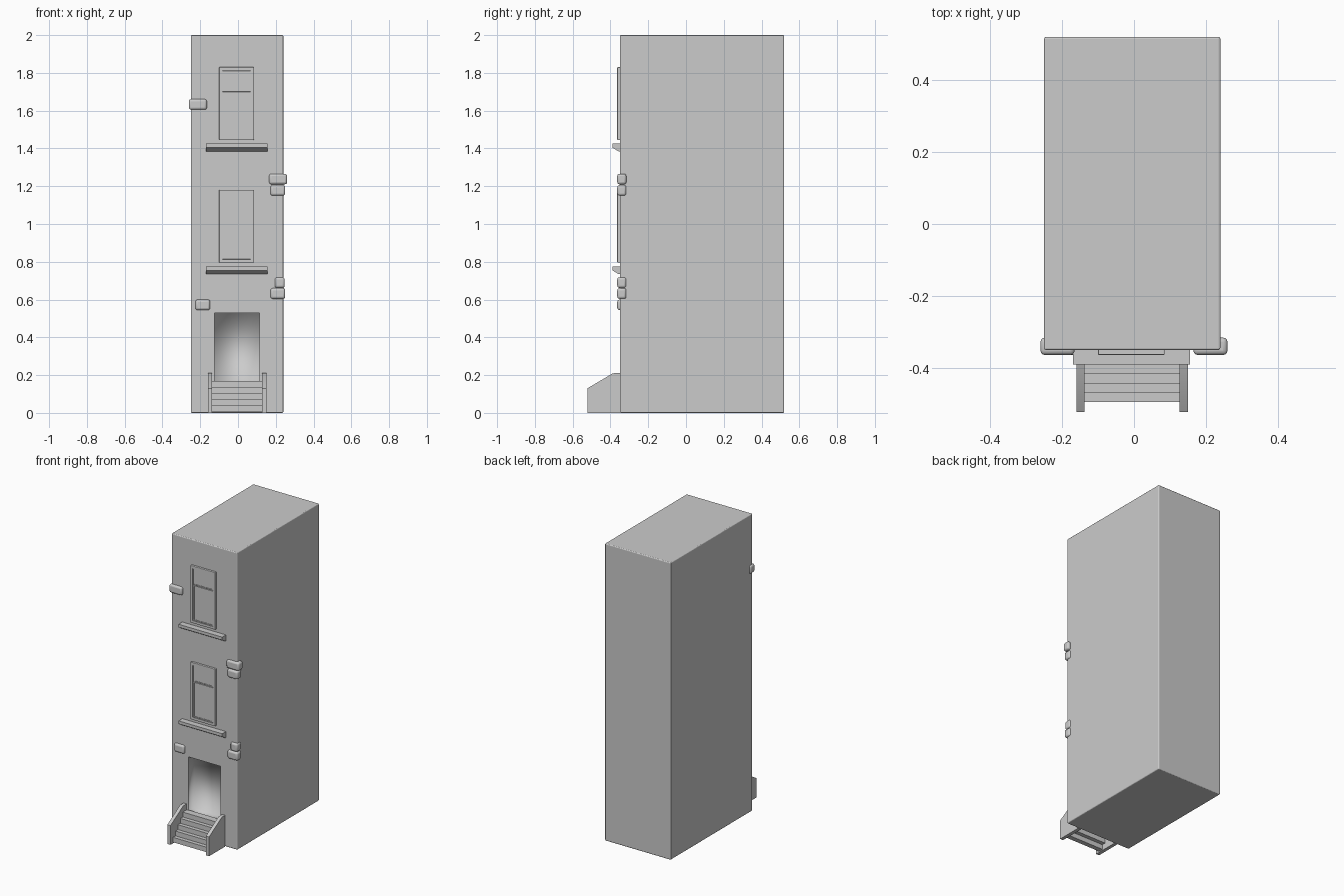
import bpy
import bmesh
from math import radians

cube = bpy.data.objects.get("Cube")
if cube:
    bpy.data.objects.remove(cube, do_unlink=True)

grey = bpy.data.materials.new("plain_grey")
grey.use_nodes = True
grey.diffuse_color = (0.6, 0.6, 0.6, 1)
grey.node_tree.nodes["Principled BSDF"].inputs["Base Color"].default_value = (0.6, 0.6, 0.6, 1)


def add_object(name, bm):
    bmesh.ops.recalc_face_normals(bm, faces=bm.faces)
    mesh = bpy.data.meshes.new(name)
    bm.to_mesh(mesh)
    bm.free()
    mesh.materials.append(grey)
    obj = bpy.data.objects.new(name, mesh)
    bpy.context.collection.objects.link(obj)
    return obj


def box(name, x, y, z, bevel=0, segments=2):
    bm = bmesh.new()
    bmesh.ops.create_cube(bm, size=1)
    for v in bm.verts:
        for i, (low, high) in enumerate((x, y, z)):
            v.co[i] = low if v.co[i] < 0 else high
    obj = add_object(name, bm)
    if bevel:
        mod = obj.modifiers.new("Rounded edges", 'BEVEL')
        mod.width, mod.segments = bevel, segments
    return obj


def extrude_profile(name, points, x):
    """Extrude a (y, z) outline across the x range."""
    bm = bmesh.new()
    face = bm.faces.new([bm.verts.new((x[0], y, z)) for y, z in points])
    new = bmesh.ops.extrude_face_region(bm, geom=[face])["geom"]
    for v in new:
        if isinstance(v, bmesh.types.BMVert):
            v.co.x = x[1]
    return add_object(name, bm)


def cut(target, cutter):
    cutter.hide_render = True
    cutter.hide_viewport = True
    mod = target.modifiers.new("Opening", 'BOOLEAN')
    mod.object, mod.operation, mod.solver = cutter, 'DIFFERENCE', 'EXACT'


def smooth(obj, angle):
    bpy.ops.object.select_all(action='DESELECT')
    obj.select_set(True)
    bpy.context.view_layer.objects.active = obj
    bpy.ops.object.shade_smooth_by_angle(angle=radians(angle))


FRONT = -0.35

# House block with doorway opening
body = box("house_body", (-0.25, 0.24), (FRONT, 0.52), (0, 2), 0.006, 3)
door_x, door_z = (-0.125, 0.115), (0.165, 0.53)
cut(body, box("doorway_cutter", door_x, (-0.5, -0.29), door_z))

# Softly shaded doorway lining, open at the front
lining = box("doorway_lining", (-0.124, 0.114), (FRONT + 0.001, -0.291), (0.166, 0.529))
bm = bmesh.new()
bm.from_mesh(lining.data)
bmesh.ops.delete(bm, geom=[f for f in bm.faces if f.normal.y < -0.9], context='FACES')
bmesh.ops.reverse_faces(bm, faces=bm.faces)
for f in bm.faces:
    f.smooth = True
bm.to_mesh(lining.data)
bm.free()

# Sash windows with sloped sills
for floor, base in (("lower", 0.795), ("upper", 1.445)):
    frame = box(floor + "_window_frame", (-0.10, 0.085), (-0.364, FRONT + 0.01),
                (base, base + 0.385), 0.003)
    cut(frame, box(floor + "_window_cutter", (-0.082, 0.067), (-0.4, -0.355),
                   (base + 0.018, base + 0.367)))
    for sash, y, low, high in (("bottom", -0.361, 0.018, 0.255), ("top", -0.358, 0.255, 0.367)):
        panel = box(f"{floor}_window_{sash}_sash", (-0.082, 0.067), (y, -0.352),
                    (base + low, base + high), 0.001, 1)
        cut(panel, box(f"{floor}_{sash}_pane_cutter", (-0.075, 0.06), (-0.4, y + 0.003),
                       (base + low + 0.007, base + high - 0.007)))
    top = base - 0.02
    extrude_profile(floor + "_window_sill",
                    [(FRONT, top), (-0.39, top), (-0.39, top - 0.02),
                     (-0.358, top - 0.04), (FRONT, top - 0.04)], (-0.17, 0.155))

# Protruding rounded bricks
bricks = [(-0.26, -0.165, 1.605), (0.165, 0.26, 1.21), (0.172, 0.25, 1.15),
          (0.195, 0.247, 0.662), (0.172, 0.25, 0.604), (-0.225, -0.148, 0.544)]
for i, (left, right, z) in enumerate(bricks):
    brick = box(f"brick_{i + 1}", (left, right), (-0.364, -0.316), (z, z + 0.056), 0.012, 3)
    smooth(brick, 40)

# Stoop: hollow flight of steps between two side walls
for i in range(5):
    top = 0.04 + i * 0.0325
    front = -0.495 + i * 0.026
    back = -0.345 if i == 4 else front + 0.032
    box(f"step_{i + 1}", (-0.14, 0.13), (front, back), (top - 0.033, top))
for side, x in (("right", (-0.16, -0.137)), ("left", (0.127, 0.15))):
    wall = extrude_profile(side + "_stoop_wall",
                           [(FRONT, 0), (-0.522, 0), (-0.522, 0.13), (-0.39, 0.208),
                            (-0.38, 0.21), (FRONT, 0.21)], x)
    smooth(wall, 35)
